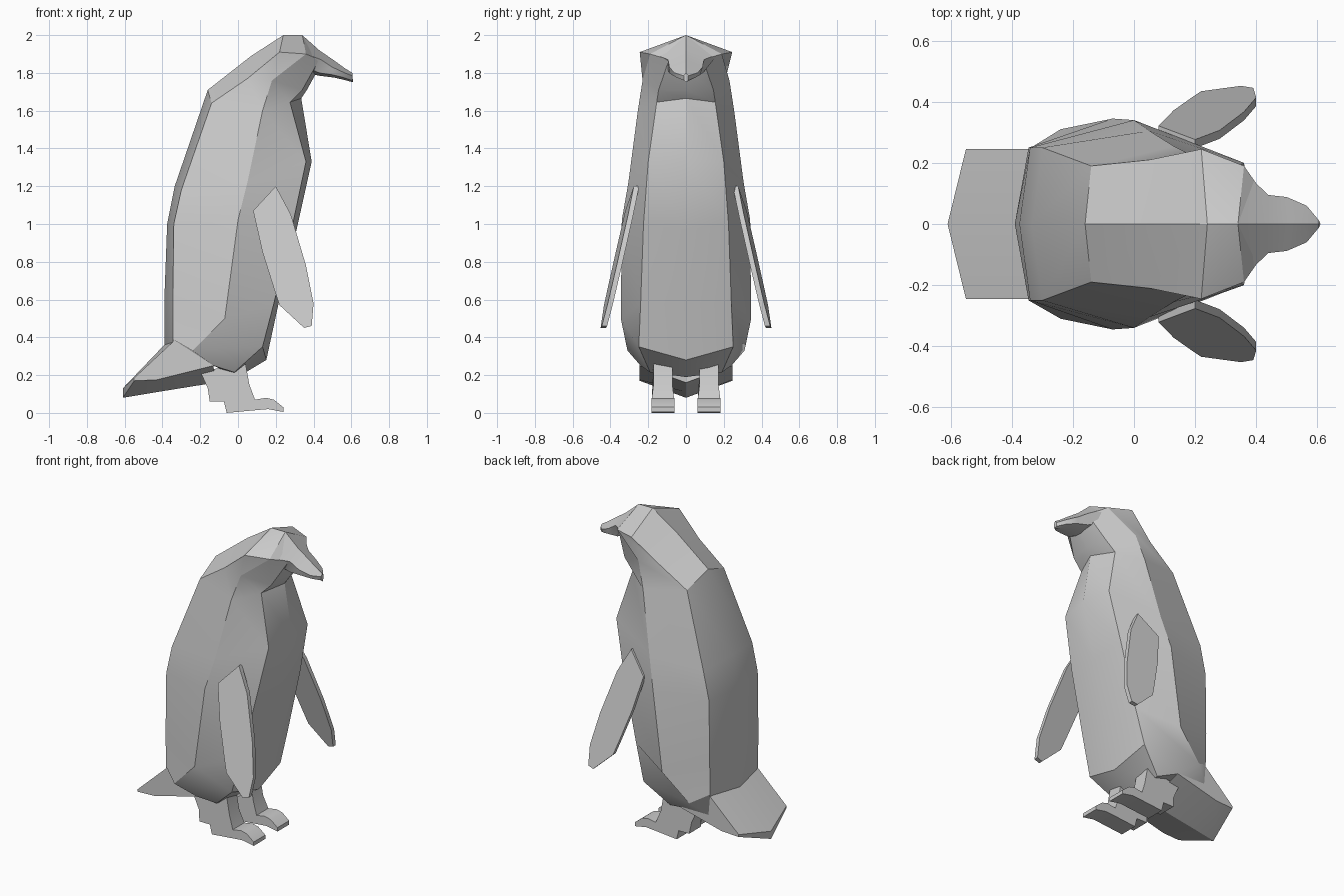
import bpy, bmesh, math

if "Cube" in bpy.data.objects:
    bpy.data.objects.remove(bpy.data.objects["Cube"])


def make(name, rings, closed=True, cap_start=True, cap_end=True, apex=None):
    """Loft rings of points into a solid, optionally ending in an apex point."""
    bm = bmesh.new()
    rows = [[bm.verts.new(p) for p in r] for r in rings]
    n = len(rows[0])
    for a, b in zip(rows, rows[1:]):
        for i in range(n):
            j = (i + 1) % n
            bm.faces.new((a[i], a[j], b[j], b[i]))
    if cap_start:
        bm.faces.new(rows[0][::-1])
    if apex:
        tip = bm.verts.new(apex)
        for i in range(n):
            bm.faces.new((rows[-1][i], rows[-1][(i + 1) % n], tip))
    elif cap_end:
        bm.faces.new(rows[-1])
    bmesh.ops.recalc_face_normals(bm, faces=bm.faces)
    me = bpy.data.meshes.new(name)
    bm.to_mesh(me)
    bm.free()
    ob = bpy.data.objects.new(name, me)
    bpy.context.collection.objects.link(ob)
    bpy.ops.object.select_all(action='DESELECT')
    ob.select_set(True)
    bpy.context.view_layer.objects.active = ob
    bpy.ops.object.shade_smooth_by_angle(angle=math.radians(28))
    return ob


def sym_ring(back, half, front):
    """Ring from centre-back, half side points (x, y, z), centre-front."""
    left = [(x, -y, z) for x, y, z in reversed(half)]
    return [(back[0], 0, back[1]), *half, (front[0], 0, front[1]), *left]


# Body and head: rings of back ridge, back edge, side, front edge, front centre
body = [
    sym_ring((-.36, .24), [(-.34, .24, .25), (-.13, .24, .25), (-.02, .19, .215)], (0, .19)),
    sym_ring((-.39, .36), [(-.345, .245, .39), (-.24, .31, .33), (.13, .25, .35)], (.15, .28)),
    sym_ring((-.39, .6), [(-.345, .25, .6), (-.07, .345, .5), (.19, .24, .58)], (.215, .58)),
    sym_ring((-.375, 1), [(-.34, .25, 1), (0, .34, 1.02), (.29, .225, 1)], (.31, .97)),
    sym_ring((-.335, 1.2), [(-.30, .25, 1.18), (.05, .305, 1.22), (.36, .2, 1.33)], (.39, 1.33)),
    sym_ring((-.16, 1.71), [(-.14, .19, 1.64), (.13, .255, 1.6), (.275, .155, 1.645)], (.335, 1.665)),
    sym_ring((.07, 1.89), [(.05, .21, 1.77), (.18, .23, 1.76), (.34, .145, 1.71)], (.365, 1.71)),
    sym_ring((.24, 2), [(.22, .245, 1.91), (.36, .19, 1.9), (.43, .09, 1.87)], (.42, 1.81)),
]
make("body", body, apex=(.34, 0, 2.0))

# Beak: tapered hooked loft from the brow to the tip
beak = [
    sym_ring((.34, 2.0), [(.36, .17, 1.9), (.36, .1, 1.83)], (.36, 1.8)),
    sym_ring((.43, 1.92), [(.44, .095, 1.87), (.43, .09, 1.80)], (.43, 1.785)),
    sym_ring((.51, 1.865), [(.50, .088, 1.83), (.50, .075, 1.79)], (.51, 1.775)),
    sym_ring((.565, 1.825), [(.565, .06, 1.80), (.56, .05, 1.775)], (.565, 1.762)),
    sym_ring((.605, 1.80), [(.605, .012, 1.785), (.605, .01, 1.76)], (.61, 1.75)),
]
make("beak", beak)

# Tail: wedge with pointed middle
side = [(-.33, .39), (-.55, .185), (-.55, .17), (-.43, .175), (-.13, .25)]
mid = [(-.39, .36), (-.61, .13), (-.61, .08), (-.43, .11), (-.12, .16)]
make("tail", [[(x, y, z) for x, z in prof]
              for y, prof in ((-.245, side), (0, mid), (.245, side))])

# Flippers and feet: profiles given a thickness, one on each side
wing = [(.2, 1.2), (.28, 1.05), (.36, .78), (.40, .58), (.39, .46), (.35, .45),
        (.22, .57), (.19, .66), (.13, .85), (.08, 1.07)]
foot = [(-.2, .22), (.04, .26), (.06, .15), (.09, .07), (.15, .08), (.19, .07),
        (.24, .03), (.24, .005), (.16, .02), (.10, .015), (-.06, 0),
        (-.075, .06), (-.15, .06), (-.16, .13)]
for s, label in ((1, "left"), (-1, "right")):
    make(label + "_flipper",
         [[(x, s * (.587 - .254 * z - .099 * x + d), z) for x, z in wing]
          for d in (-.014, .014)])
    make(label + "_foot",
         [[(x, s * (.122 + d * (.06 if z < .1 else .05)), z) for x, z in foot]
          for d in (-1, 1)])
